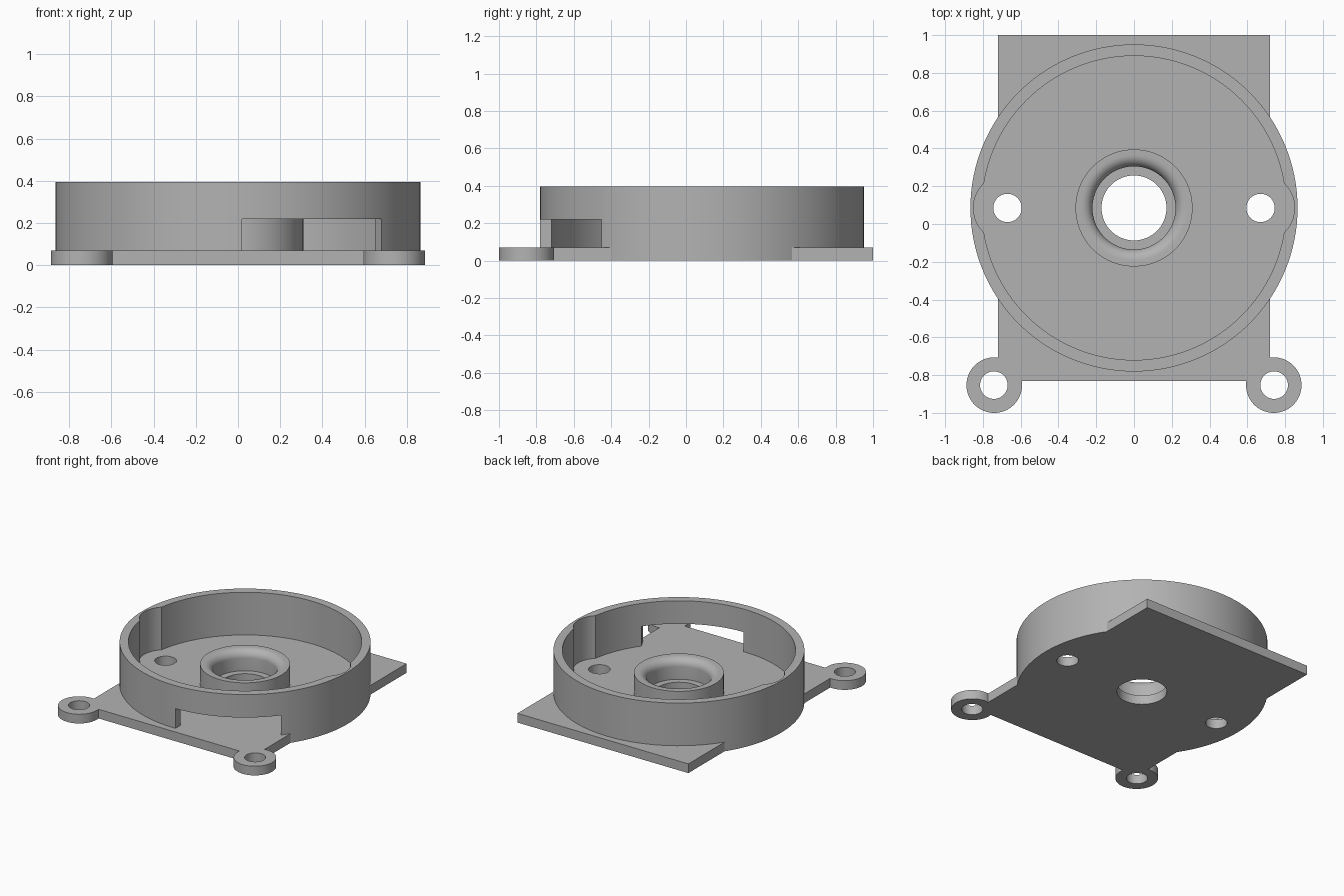
import bpy, bmesh
from math import cos, sin, pi, radians

cube = bpy.data.objects.get("Cube")
if cube:
    bpy.data.objects.remove(cube, do_unlink=True)

# Shared dimensions
CY = 0.085           # y of the housing axis
FLOOR = 0.07         # top of the base plate
RIM = 0.395          # top of the housing wall
R_OUT, R_IN = 0.866, 0.805

grey = bpy.data.materials.new("plain grey")
grey.use_nodes = True
colour = (0.45, 0.45, 0.45, 1)
grey.diffuse_color = colour
grey.node_tree.nodes["Principled BSDF"].inputs["Base Color"].default_value = colour


def make_object(name, bm):
    bmesh.ops.recalc_face_normals(bm, faces=bm.faces)
    mesh = bpy.data.meshes.new(name)
    bm.to_mesh(mesh)
    bm.free()
    mesh.materials.append(grey)
    obj = bpy.data.objects.new(name, mesh)
    bpy.context.collection.objects.link(obj)
    return obj


def prism(name, outline, z0, z1):
    """Extrude a flat outline from z0 to z1."""
    bm = bmesh.new()
    face = bm.faces.new([bm.verts.new((x, y, z0)) for x, y in outline])
    top = bmesh.ops.extrude_face_region(bm, geom=[face])["geom"]
    verts = [v for v in top if isinstance(v, bmesh.types.BMVert)]
    bmesh.ops.translate(bm, verts=verts, vec=(0, 0, z1 - z0))
    return make_object(name, bm)


def cylinder(name, x, y, r, z0, z1, n=64):
    ring = [(x + r * cos(2 * pi * i / n), y + r * sin(2 * pi * i / n)) for i in range(n)]
    return prism(name, ring, z0, z1)


def revolve(name, profile, n=128):
    """Turn a closed (radius, z) profile around the housing axis."""
    bm = bmesh.new()
    rings = []
    for i in range(n):
        a = 2 * pi * i / n
        rings.append([bm.verts.new((r * cos(a), CY + r * sin(a), z)) for r, z in profile])
    count = len(profile)
    for i in range(n):
        a, b = rings[i], rings[(i + 1) % n]
        for j in range(count):
            k = (j + 1) % count
            bm.faces.new((a[j], b[j], b[k], a[k]))
    return make_object(name, bm)


def combine(target, tool, operation):
    """Apply a boolean and remove its tool."""
    mod = target.modifiers.new("boolean", 'BOOLEAN')
    mod.operation = operation
    mod.solver = 'EXACT'
    mod.object = tool
    bpy.context.view_layer.objects.active = target
    bpy.ops.object.modifier_apply(modifier=mod.name)
    bpy.data.objects.remove(tool, do_unlink=True)


# Base plate: rectangle, round floor and two mounting ears
base = prism("base_plate", [(-0.72, -0.83), (0.72, -0.83), (0.72, 1), (-0.72, 1)], 0, FLOOR)
combine(base, cylinder("floor_disc", 0, CY, R_OUT, 0, FLOOR, 128), 'UNION')
for side in (-1, 1):
    combine(base, cylinder("ear", side * 0.74, -0.853, 0.147, 0, FLOOR), 'UNION')

# Through holes in the plate
for side in (-1, 1):
    combine(base, cylinder("ear_hole", side * 0.742, -0.853, 0.073, -0.1, 0.2), 'DIFFERENCE')
    combine(base, cylinder("screw_hole", side * 0.67, CY, 0.075, -0.1, 0.2), 'DIFFERENCE')
combine(base, cylinder("shaft_hole", 0, CY, 0.172, -0.1, 0.2), 'DIFFERENCE')

# Round housing wall with screw clearances and a front window
wall = revolve("housing_wall", [(R_OUT, FLOOR), (R_OUT, RIM), (R_IN, RIM), (R_IN, FLOOR)])
for side in (-1, 1):
    combine(wall, cylinder("clearance", side * 0.67, CY, 0.18, 0, 0.5), 'DIFFERENCE')
window = [(0.02, -0.95), (0.77, -0.634), (0.62, -0.33), (0.02, -0.6)]
combine(wall, prism("window", window, 0, 0.22), 'DIFFERENCE')

# Central bearing boss with a rounded bore mouth
BOSS_R, BORE_R, BOSS_TOP, ROUND = 0.31, 0.22, 0.225, 0.06
profile = [(BORE_R, FLOOR), (BOSS_R, FLOOR), (BOSS_R, BOSS_TOP)]
for i in range(9):
    a = pi / 2 * i / 8
    profile.append((BORE_R + ROUND * (1 - sin(a)), BOSS_TOP - ROUND * (1 - cos(a))))
boss = revolve("bearing_boss", profile, 96)

# Smooth the round walls, keep the edges sharp
bpy.ops.object.select_all(action='DESELECT')
for obj in (base, wall, boss):
    obj.select_set(True)
bpy.context.view_layer.objects.active = base
bpy.ops.object.shade_smooth_by_angle(angle=radians(30))
